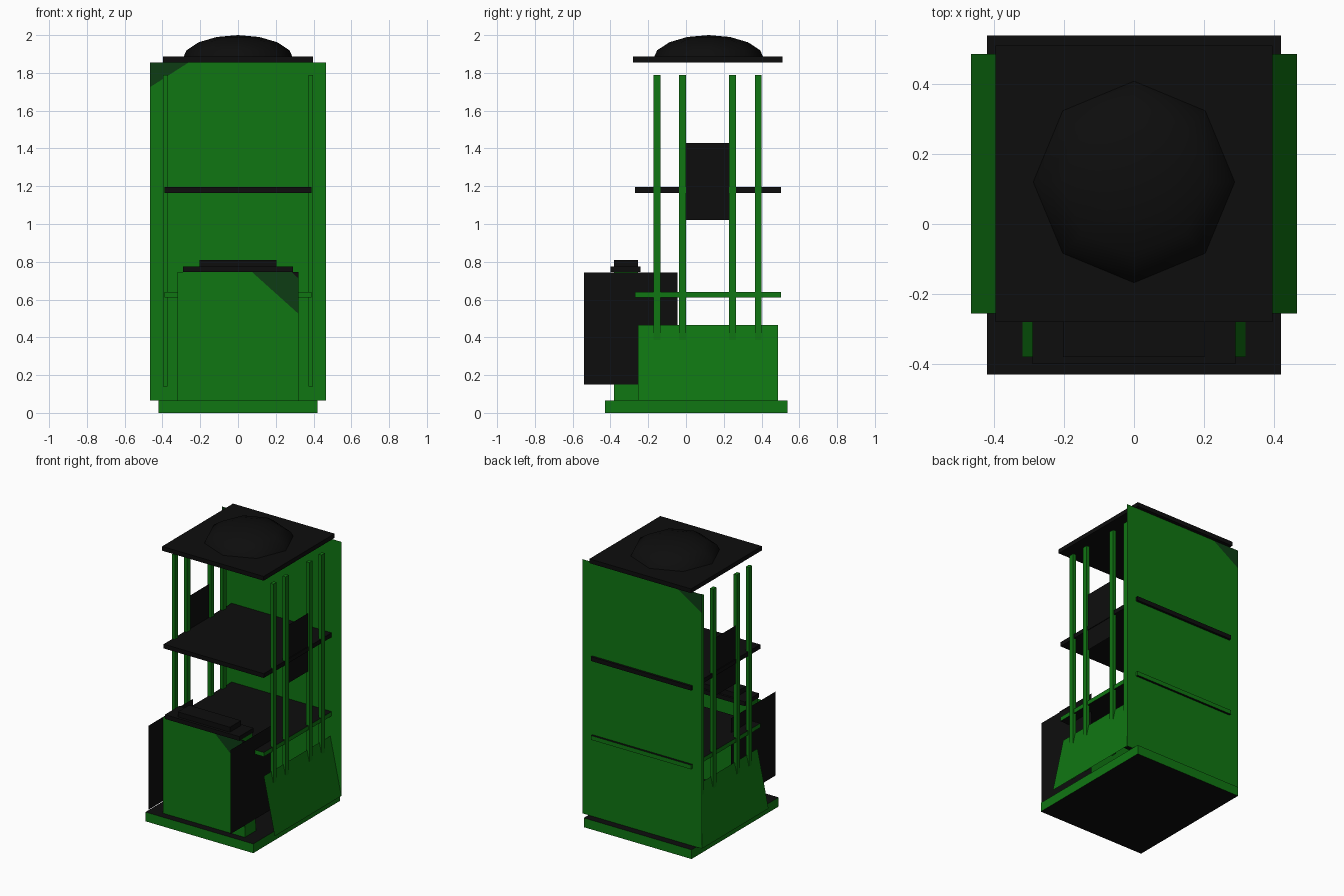
import bpy, bmesh
from mathutils import Matrix, Vector

cube = bpy.data.objects.get("Cube")
if cube:
    bpy.data.objects.remove(cube, do_unlink=True)


def material(name, rgb):
    m = bpy.data.materials.new(name)
    m.use_nodes = True
    m.diffuse_color = (*rgb, 1)
    m.node_tree.nodes["Principled BSDF"].inputs["Base Color"].default_value = (*rgb, 1)
    return m


GREEN = material("green", (0.005, 0.18, 0.006))
BLACK = material("black", (0.004, 0.004, 0.004))
DARK = material("dark green", (0.004, 0.045, 0.007))


def finish(name, bm, mats):
    mesh = bpy.data.meshes.new(name)
    bm.to_mesh(mesh)
    bm.free()
    for m in mats:
        mesh.materials.append(m)
    ob = bpy.data.objects.new(name, mesh)
    bpy.context.collection.objects.link(ob)
    return ob


def box(name, x, y, z, side, caps=None):
    """Box from ranges; the top and bottom may have their own colour."""
    bm = bmesh.new()
    size = Vector((x[1] - x[0], y[1] - y[0], z[1] - z[0]))
    mid = Vector((sum(x), sum(y), sum(z))) / 2
    bmesh.ops.create_cube(bm, size=1, matrix=Matrix.Translation(mid) @ Matrix.Diagonal((*size, 1)))
    bm.normal_update()
    if caps:
        for f in bm.faces:
            f.material_index = int(abs(f.normal.z) > 0.5)
    return finish(name, bm, [side, caps] if caps else [side])


def sheet(name, polygons, mats):
    """Thin sheet from flat polygons, one material per polygon."""
    bm = bmesh.new()
    for i, points in enumerate(polygons):
        bm.faces.new([bm.verts.new(p) for p in points]).material_index = i
    bmesh.ops.remove_doubles(bm, verts=bm.verts, dist=1e-5)
    return finish(name, bm, mats)


def side_sheet(name, x_low, x_high, y, z, mat):
    """Side sheet that leans from x_low at the bottom to x_high at the top."""
    return sheet(name, [[(x_low, y[0], z[0]), (x_low, y[1], z[0]),
                         (x_high, y[1], z[1]), (x_high, y[0], z[1])]], [mat])


# Base, shelves and roof
box("base", (-0.42, 0.42), (-0.43, 0.538), (0, 0.065), GREEN, BLACK)
box("lower_shelf", (-0.39, 0.39), (-0.27, 0.502), (0.61, 0.64), GREEN, BLACK)
box("upper_shelf", (-0.39, 0.39), (-0.27, 0.502), (1.165, 1.195), BLACK)
box("roof", (-0.396, 0.396), (-0.28, 0.51), (1.856, 1.886), BLACK)

# Roof dome, the upper half of a squashed eight-sided ball
bm = bmesh.new()
bmesh.ops.create_uvsphere(bm, u_segments=8, v_segments=8, radius=1)
bmesh.ops.delete(bm, geom=[v for v in bm.verts if v.co.z < -0.01], context='VERTS')
bmesh.ops.transform(bm, verts=bm.verts, matrix=Matrix.Translation((0, 0.12, 1.87))
                    @ Matrix.Diagonal((0.295, 0.295, 0.13, 1)))
for f in bm.faces:
    f.smooth = True
finish("roof_dome", bm, [BLACK])

# Back panel with a dark corner
w, y, low, top = 0.465, 0.486, 0.065, 1.856
a, b = (-w, y, 1.725), (-0.26, y, top)
sheet("back_panel", [[(w, y, low), (-w, y, low), a, b, (w, y, top)],
                     [a, (-w, y, top), b]], [GREEN, DARK])

# Front cabinet panel with a dark corner
w, y, top = 0.32, -0.38, 0.745
a, b = (0.075, y, top), (w, y, 0.525)
c, d = (0.285, y, top), (w, y, 0.712)
sheet("cabinet_front", [[(-w, y, low), (w, y, low), b, a, (-w, y, top)],
                        [a, b, d, c], [c, d, (w, y, top)]], [GREEN, DARK, BLACK])
box("cabinet_lid", (-0.29, 0.29), (-0.40, -0.24), (0.745, 0.775), BLACK)
box("cabinet_cap", (-0.203, 0.203), (-0.38, -0.255), (0.775, 0.81), BLACK)

# Paired side parts
for s, side in ((1, "left"), (-1, "right")):
    side_sheet(f"skirt_{side}", s * 0.465, s * 0.379, (-0.255, 0.486), (low, 0.465), GREEN)
    side_sheet(f"cabinet_side_{side}", s * 0.319, s * 0.29, (-0.38, -0.255), (low, 0.745), GREEN)
    side_sheet(f"cabinet_wing_{side}", s * 0.32, s * 0.32, (-0.54, -0.045), (0.15, 0.742), BLACK)
    side_sheet(f"upper_wing_{side}", s * 0.385, s * 0.385, (0, 0.232), (1.02, 1.43), BLACK)
    for i, py in enumerate((-0.153, -0.018, 0.246, 0.383)):
        xs = sorted((s * 0.372, s * 0.396))
        box(f"post_{side}_{i + 1}", xs, (py - 0.018, py + 0.018), (0.14, 1.79), GREEN)
